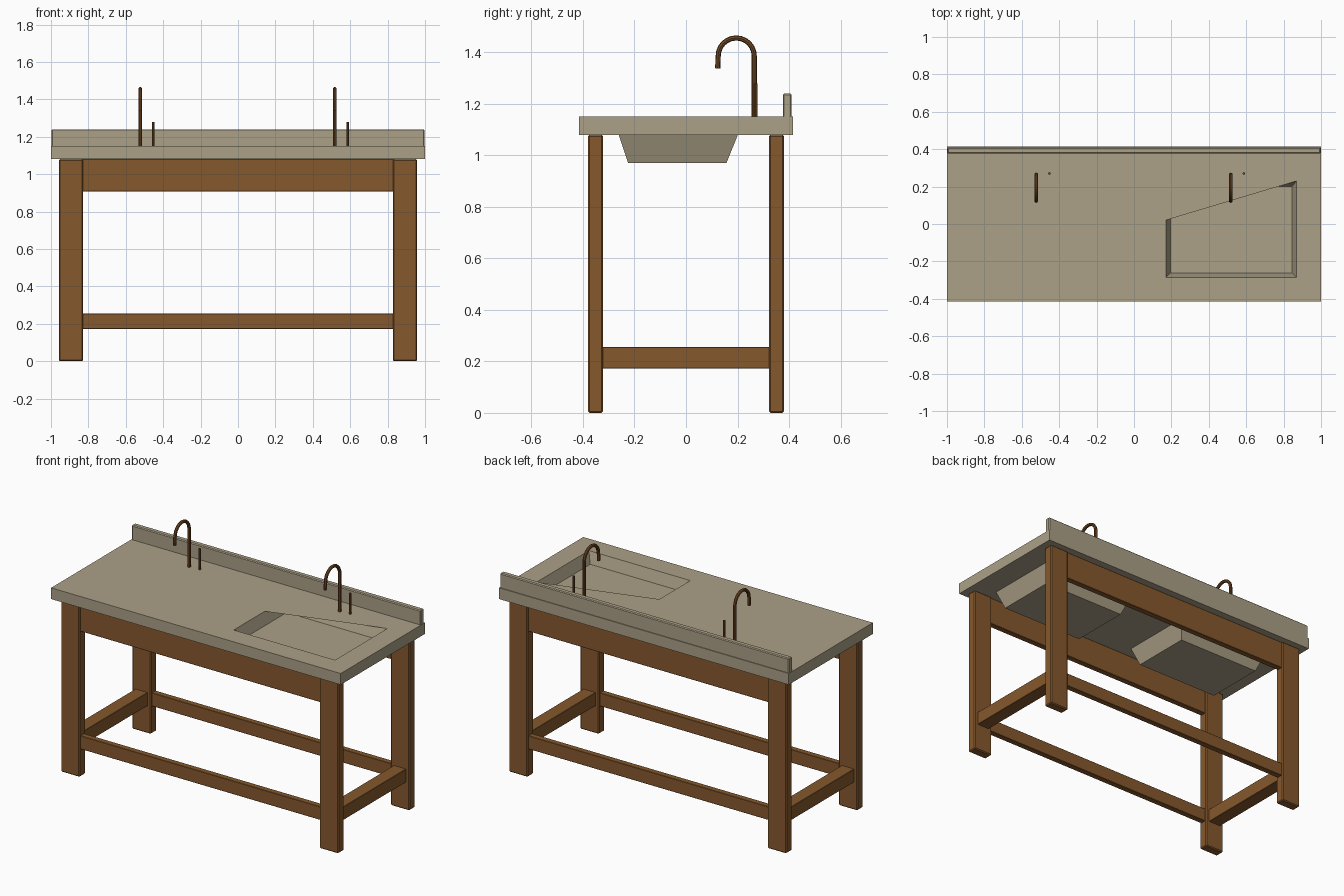
import bpy
import bmesh
import math
from mathutils import Vector

default = bpy.data.objects.get("Cube")
if default:
    bpy.data.objects.remove(default, do_unlink=True)


def material(name, rgb):
    m = bpy.data.materials.new(name)
    m.use_nodes = True
    m.diffuse_color = (*rgb, 1)
    m.node_tree.nodes["Principled BSDF"].inputs["Base Color"].default_value = (*rgb, 1)
    return m


stone = material("warm_stone", (0.41, 0.355, 0.245))
wood = material("brown_wood", (0.235, 0.098, 0.026))
bronze = material("dark_bronze", (0.18, 0.07, 0.018))


def finish(name, bm, mat):
    mesh = bpy.data.meshes.new(name)
    bm.to_mesh(mesh)
    bm.free()
    obj = bpy.data.objects.new(name, mesh)
    bpy.context.collection.objects.link(obj)
    mesh.materials.append(mat)
    return obj


def box(name, low, high, mat, bevel=0.0):
    low, high = Vector(low), Vector(high)
    bm = bmesh.new()
    bmesh.ops.create_cube(bm, size=1)
    for v in bm.verts:
        v.co = (low + high) / 2 + v.co * (high - low)
    if bevel:
        bmesh.ops.bevel(bm, geom=bm.edges[:], offset=bevel, segments=1, affect='EDGES')
    return finish(name, bm, mat)


def rectangle(x0, x1, y0, y1, z):
    return [(x0, y0, z), (x1, y0, z), (x1, y1, z), (x0, y1, z)]


def ring_faces(bm, a, b):
    for i in range(4):
        j = (i + 1) % 4
        bm.faces.new((a[i], a[j], b[j], b[i]))


TOP, UNDER = 1.15, 1.08

# Countertop: a slab whose top has one slanted basin opening
bm = bmesh.new()
lower = [bm.verts.new(p) for p in rectangle(-1, 1, -0.415, 0.415, UNDER)]
upper = [bm.verts.new(p) for p in rectangle(-1, 1, -0.415, 0.415, TOP)]
opening = [bm.verts.new((x, y, TOP)) for x, y in
           ((0.17, -0.285), (0.87, -0.285), (0.87, 0.23), (0.17, 0.02))]
bm.faces.new(lower[::-1])
ring_faces(bm, lower, upper)
ring_faces(bm, upper, opening)
finish("countertop", bm, stone)

# Backsplash along the rear edge
box("backsplash", (-0.998, 0.376, TOP - 0.01), (0.998, 0.41, 1.24), stone, 0.005)

# Tapered basins hanging through the slab
for side, x0 in (("right", -0.87), ("left", 0.17)):
    bm = bmesh.new()
    rim = [bm.verts.new(p) for p in rectangle(x0, x0 + 0.7, -0.285, 0.23, TOP)]
    base = [bm.verts.new(p) for p in
            rectangle(x0 + 0.065, x0 + 0.635, -0.225, 0.157, 0.97)]
    ring_faces(bm, base, rim)
    bm.faces.new(base[::-1])
    finish(side + "_basin", bm, stone)

# Legs and end stretchers
for side, sx in (("right", -1), ("left", 1)):
    for end, sy in (("front", -1), ("back", 1)):
        xs, ys = sorted((sx * 0.828, sx * 0.958)), sorted((sy * 0.322, sy * 0.38))
        box(f"{end}_{side}_leg", (xs[0], ys[0], 0), (xs[1], ys[1], UNDER), wood, 0.006)
    xs = sorted((sx * 0.85, sx * 0.935))
    box(side + "_stretcher", (xs[0], -0.325, 0.172), (xs[1], 0.325, 0.255), wood, 0.002)

# Aprons and long stretchers
for end, sy in (("front", -1), ("back", 1)):
    ys = sorted((sy * 0.333, sy * 0.37))
    for part, z0, z1 in (("apron", 0.907, UNDER), ("stretcher", 0.172, 0.255)):
        box(f"{end}_{part}", (-0.832, ys[0], z0), (0.832, ys[1], z1), wood, 0.002)


def tube(name, points, radius):
    curve = bpy.data.curves.new(name, 'CURVE')
    curve.dimensions = '3D'
    curve.bevel_depth = radius
    curve.bevel_resolution = 2
    curve.use_fill_caps = True
    spline = curve.splines.new('POLY')
    spline.points.add(len(points) - 1)
    for p, co in zip(spline.points, points):
        p.co = (*co, 1)
    curve.materials.append(bronze)
    obj = bpy.data.objects.new(name, curve)
    bpy.context.collection.objects.link(obj)
    # Turn the curve into a mesh with soft sides and sharp ends
    bpy.ops.object.select_all(action='DESELECT')
    obj.select_set(True)
    bpy.context.view_layer.objects.active = obj
    bpy.ops.object.convert(target='MESH')
    bpy.ops.object.shade_smooth_by_angle(angle=math.radians(40))


# Gooseneck faucets, each with an upright handle beside it
for side, x in (("right", -0.523), ("left", 0.517)):
    arch = [(x, 0.195 + 0.07 * math.cos(a), 1.386 + 0.07 * math.sin(a))
            for a in (math.pi * i / 12 for i in range(13))]
    tube(side + "_faucet", [(x, 0.265, TOP)] + arch + [(x, 0.123, 1.338)], 0.01)
    tube(side + "_handle", [(x + 0.07, 0.27, TOP), (x + 0.07, 0.27, 1.28)], 0.007)
